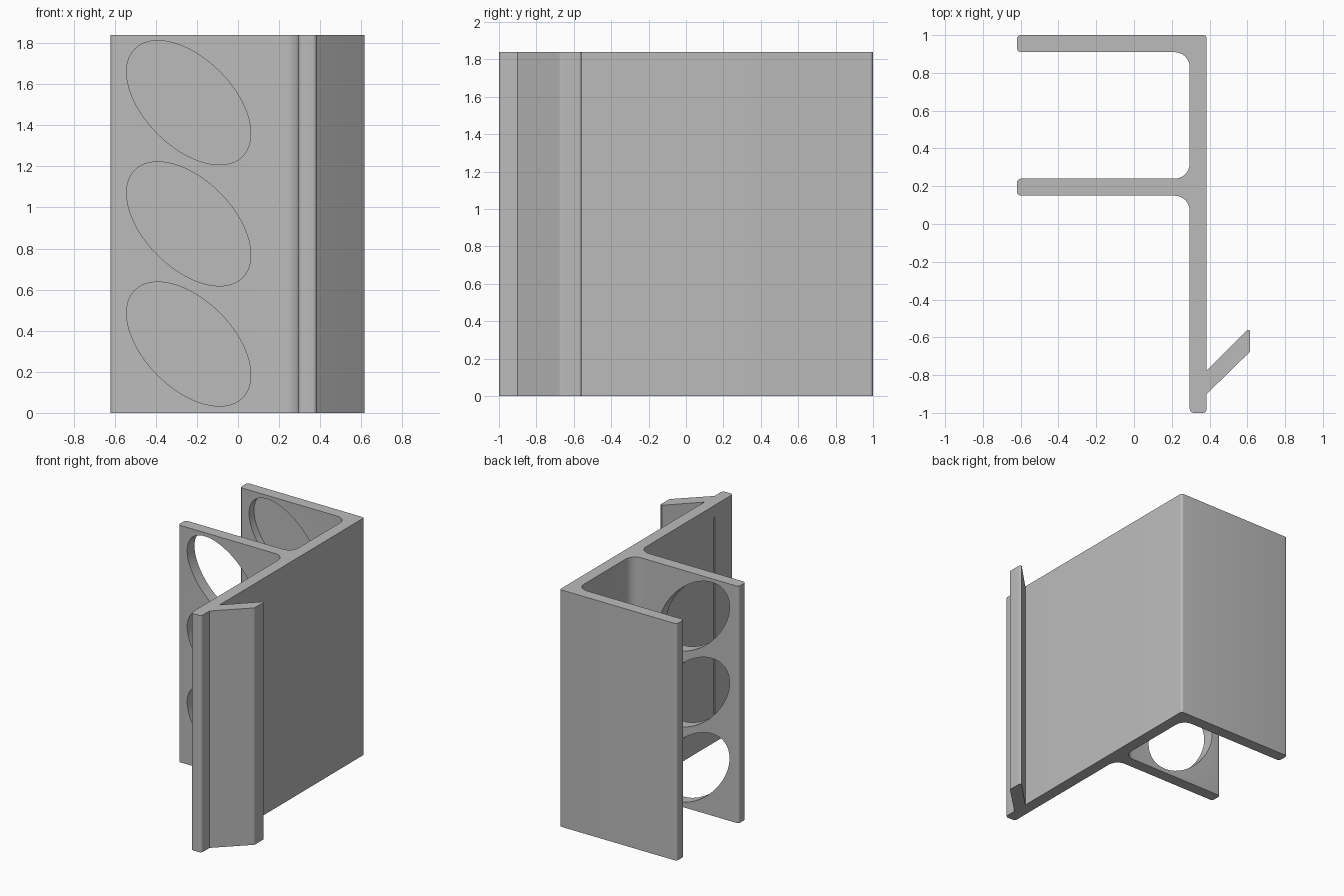
import bpy, bmesh, math
from mathutils import Vector

if "Cube" in bpy.data.objects:
    bpy.data.objects.remove(bpy.data.objects["Cube"])

HEIGHT = 1.84

grey = bpy.data.materials.new("plain grey")
grey.use_nodes = True
colour = (0.5, 0.5, 0.5, 1)
grey.diffuse_color = colour
grey.node_tree.nodes["Principled BSDF"].inputs["Base Color"].default_value = colour


def rounded(corners, steps=6):
    """Turn (x, y, radius) corners into an outline with filleted corners."""
    points = []
    for i, (x, y, r) in enumerate(corners):
        p = Vector((x, y))
        if r == 0:
            points.append(p)
            continue
        a = (Vector(corners[i - 1][:2]) - p).normalized()
        b = (Vector(corners[(i + 1) % len(corners)][:2]) - p).normalized()
        half = math.acos(a.dot(b)) / 2
        centre = p + (a + b).normalized() * r / math.sin(half)
        start = p + a * r / math.tan(half) - centre
        end = p + b * r / math.tan(half) - centre
        sweep = math.pi - 2 * half
        for k in range(steps + 1):
            t = sweep * k / steps
            points.append(centre + (start * math.sin(sweep - t) + end * math.sin(t)) / math.sin(sweep))
    return points


def extrude(name, points, offset):
    """Make a closed solid by pushing a 3D outline along an offset."""
    bm = bmesh.new()
    near = [bm.verts.new(p) for p in points]
    far = [bm.verts.new(Vector(p) + Vector(offset)) for p in points]
    bm.faces.new(near)
    bm.faces.new(far[::-1])
    for i in range(len(near)):
        bm.faces.new((near[i - 1], far[i - 1], far[i], near[i]))
    bmesh.ops.recalc_face_normals(bm, faces=bm.faces)
    mesh = bpy.data.meshes.new(name)
    bm.to_mesh(mesh)
    bm.free()
    mesh.materials.append(grey)
    obj = bpy.data.objects.new(name, mesh)
    bpy.context.collection.objects.link(obj)
    return obj


def cut(target, cutter):
    """Subtract the cutter from the target and discard it."""
    mod = target.modifiers.new("cut", "BOOLEAN")
    mod.operation = "DIFFERENCE"
    mod.solver = "EXACT"
    mod.object = cutter
    bpy.context.view_layer.objects.active = target
    bpy.ops.object.modifier_apply(modifier=mod.name)
    bpy.data.objects.remove(cutter)


# Constant section: web, back flange, middle flange and slanted hook
END, FILLET = 0.022, 0.08
WEB_IN, WEB_OUT, TIP = 0.295, 0.385, -0.62
section = [
    (WEB_IN, -1, END), (WEB_OUT, -1, END),
    (WEB_OUT, -0.9, 0), (0.615, -0.675, 0.008),
    (0.615, -0.56, 0.012), (0.6, -0.56, 0), (WEB_OUT, -0.775, 0),
    (WEB_OUT, 1, 0.018),
    (TIP, 1, END), (TIP, 0.91, END), (WEB_IN, 0.91, FILLET),
    (WEB_IN, 0.24, FILLET), (TIP, 0.24, END),
    (TIP, 0.15, END), (WEB_IN, 0.15, FILLET),
]
bracket = extrude("bracket_rail", [(p.x, p.y, 0) for p in rounded(section)], (0, 0, HEIGHT))

# Tilted oval holes through the middle flange, shallow pockets in the back one
LONG, SHORT, TILT = 0.37, 0.214, math.radians(-45)
for z in (0.335, 0.92, 1.51):
    oval = []
    for k in range(64):
        t = math.tau * k / 64
        u, v = LONG * math.cos(t), SHORT * math.sin(t)
        oval.append((-0.24 + u * math.cos(TILT) - v * math.sin(TILT),
                     z + u * math.sin(TILT) + v * math.cos(TILT)))
    for y, depth in ((0.1, 0.2), (0.8, 0.17)):
        cut(bracket, extrude("oval_cutter", [(x, y, h) for x, h in oval], (0, depth, 0)))

# Fine vertical groove on the inner side of the web
groove = [(WEB_IN - 0.05, -0.78, 0.09), (WEB_IN + 0.012, -0.78, 0.09),
          (WEB_IN + 0.012, -0.765, 0.09), (WEB_IN - 0.05, -0.765, 0.09)]
cut(bracket, extrude("groove_cutter", groove, (0, 0, HEIGHT - 0.18)))

# Smooth fillets, crisp edges
bpy.ops.object.select_all(action="DESELECT")
bracket.select_set(True)
bpy.context.view_layer.objects.active = bracket
bpy.ops.object.shade_smooth_by_angle(angle=math.radians(30))
